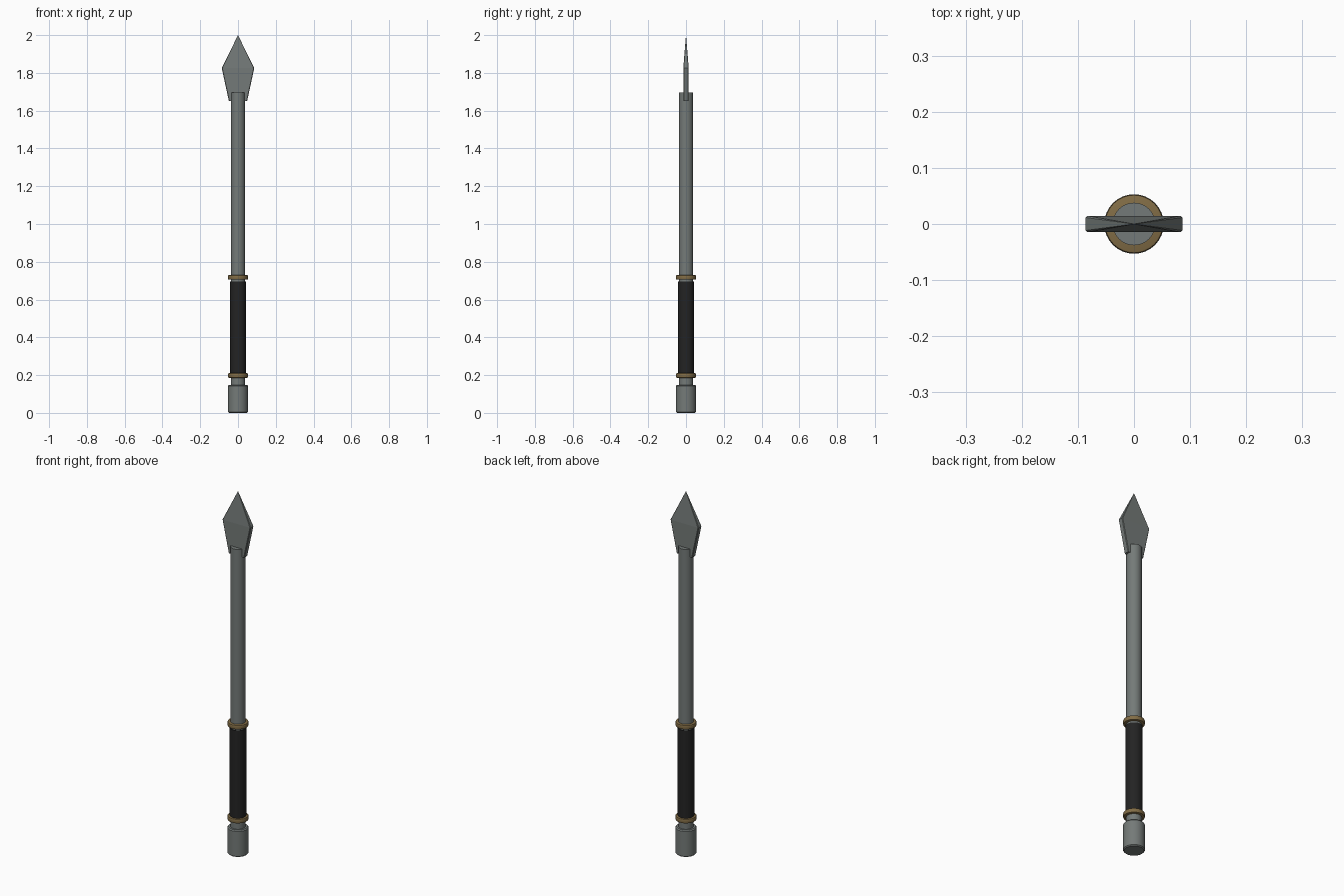
import bpy, bmesh, math

if "Cube" in bpy.data.objects:
    bpy.data.objects.remove(bpy.data.objects["Cube"])


def material(name, rgb):
    m = bpy.data.materials.new(name)
    m.diffuse_color = (*rgb, 1.0)
    m.use_nodes = True
    m.node_tree.nodes["Principled BSDF"].inputs["Base Color"].default_value = m.diffuse_color
    return m


steel = material("grey_steel", (0.175, 0.195, 0.188))
brass = material("dull_brass", (0.22, 0.15, 0.06))
leather = material("black_wrap", (0.017, 0.017, 0.017))


def rod(name, radius, z0, z1, mat, bevel=0.0, segments=1):
    """Upright cylinder between two heights, with optional rounded rims."""
    bpy.ops.mesh.primitive_cylinder_add(vertices=32, radius=radius, depth=z1 - z0,
                                        location=(0, 0, (z0 + z1) / 2))
    ob = bpy.context.object
    ob.name = name
    ob.data.materials.append(mat)
    if bevel:
        mod = ob.modifiers.new("rim", "BEVEL")
        mod.width = bevel
        mod.segments = segments
        mod.limit_method = "ANGLE"
        mod.angle_limit = math.radians(40)
        bpy.ops.object.modifier_apply(modifier=mod.name)
    bpy.ops.object.shade_smooth_by_angle(angle=math.radians(30))
    return ob


# Handle parts, bottom to top
rod("pommel", 0.053, 0.0, 0.148, steel, 0.005)
rod("shaft", 0.038, 0.10, 1.695, steel)
rod("grip", 0.0415, 0.20, 0.695, leather)
for name, z in (("lower_ring", 0.198), ("upper_ring", 0.717)):
    rod(name, 0.0525, z - 0.012, z + 0.012, brass, 0.004, 2)

# Spear blade: rectangular sections rising to a single point
bm = bmesh.new()
sections = []
for half_width, half_depth, z in ((0.048, 0.0145, 1.65), (0.086, 0.0145, 1.825)):
    cut = 0.003  # chamfered corners
    w, d = half_width, half_depth
    outline = [(-w, -d + cut), (-w + cut, -d), (w - cut, -d), (w, -d + cut),
               (w, d - cut), (w - cut, d), (-w + cut, d), (-w, d - cut)]
    sections.append([bm.verts.new((x, y, z)) for x, y in outline])
base, wide = sections
tip = bm.verts.new((0, 0, 2.0))
bm.faces.new(base[::-1])
for i in range(8):
    j = (i + 1) % 8
    bm.faces.new((base[i], base[j], wide[j], wide[i]))
    bm.faces.new((wide[i], wide[j], tip))
bmesh.ops.recalc_face_normals(bm, faces=bm.faces)
mesh = bpy.data.meshes.new("blade")
bm.to_mesh(mesh)
bm.free()
mesh.materials.append(steel)
bpy.context.collection.objects.link(bpy.data.objects.new("blade", mesh))
